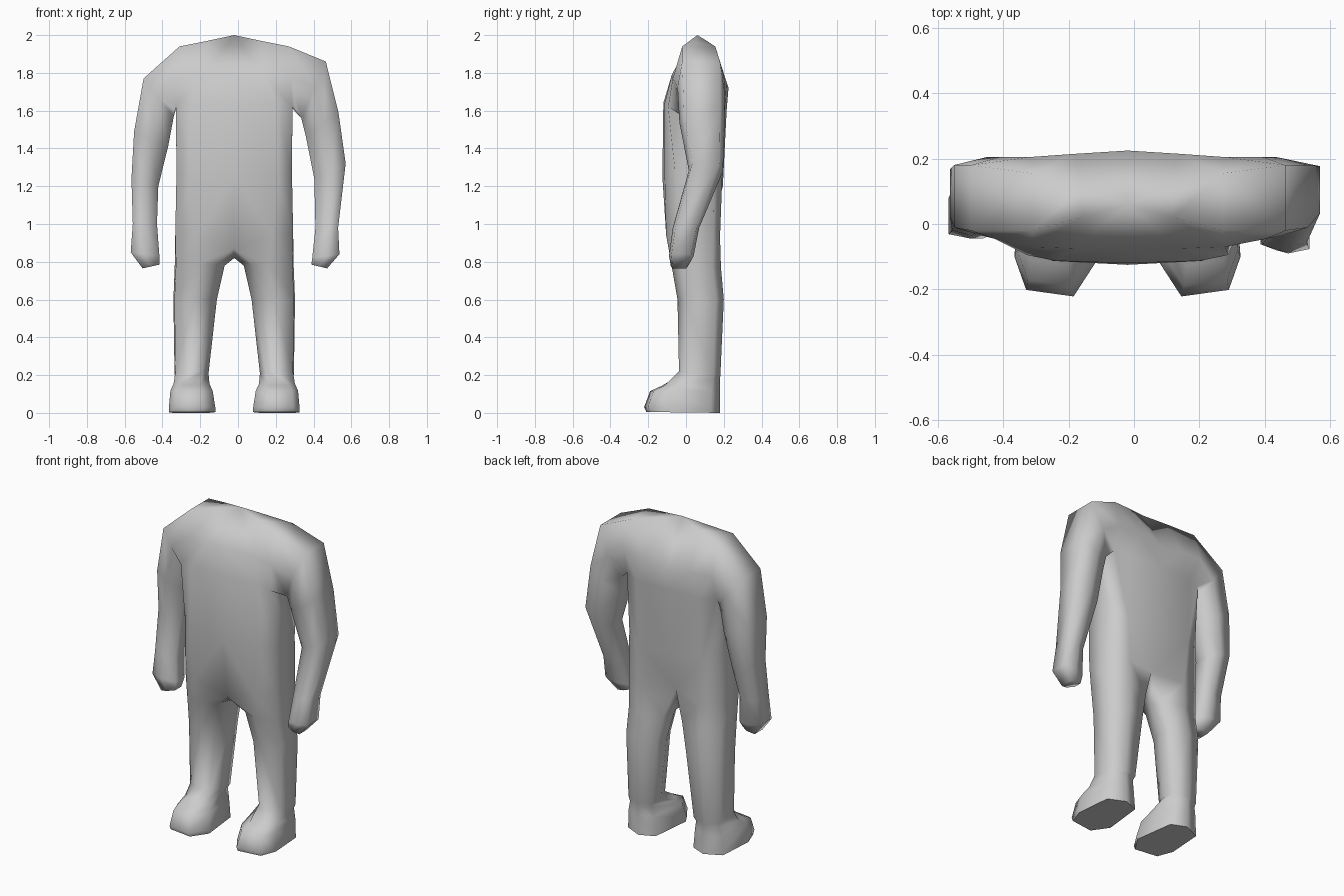
import bpy, bmesh, math

CX = -0.02          # body centre line
bm = bmesh.new()
verts = {}


def skin(pts):
    """Add one face, welding repeated points."""
    vs = []
    for p in pts:
        key = tuple(round(c, 4) for c in p)
        if key not in verts:
            verts[key] = bm.verts.new(p)
        if verts[key] not in vs:
            vs.append(verts[key])
    return bm.faces.new(vs) if len(vs) > 2 else None


def loft(rings, closed=True, skip=()):
    for r, (a, b) in enumerate(zip(rings, rings[1:])):
        n = len(a)
        for i in range(n if closed else n - 1):
            if (r, i) not in skip:
                j = (i + 1) % n
                skin([a[i], a[j], b[j], b[i]])


# Torso half rings, front middle round to back middle: (outward, y, z)
TORSO = [
    [(0, .06, 2), (.14, .02, 1.97), (.29, -.02, 1.94), (.29, .155, 1.94), (.14, .11, 1.97), (0, .06, 2)],
    [(0, -.075, 1.79), (.16, -.075, 1.79), (.3, -.07, 1.77), (.3, .205, 1.76), (.16, .215, 1.75), (0, .225, 1.72)],
    [(0, -.12, 1.64), (.22, -.113, 1.64), (.308, -.095, 1.62), (.308, .17, 1.61), (.22, .205, 1.6), (0, .215, 1.6)],
    [(0, -.125, 1.25), (.23, -.113, 1.25), (.306, -.055, 1.25), (.306, .15, 1.25), (.22, .19, 1.2), (0, .195, 1.2)],
    [(0, -.08, .87), (.2, -.105, .94), (.312, -.045, .95), (.312, .145, .95), (.2, .18, .93), (0, .13, .95)],
]
CROTCH = (0, .03, .82)

# Leg and foot cross sections, and their rings: centre, half width, front y, back y, front z, back z
LEG = [(-.65, -.7), (0, -1), (.95, -.65), (1, .65), (.1, 1), (-.9, .8), (-1, .1)]
FOOT = [(-.47, -1), (.71, -.9), (1, -.4), (.85, .75), (0, 1), (-.75, .8), (-1, -.5)]
LEG_RINGS = [
    (LEG, .183, .132, -.078, .185, .79, .77),
    (LEG, .207, .115, -.045, .2, .6, .6),
    (LEG, .226, .09, -.037, .182, .22, .2),
    (FOOT, .226, .095, -.125, .18, .145, .18),
    (FOOT, .226, .112, -.19, .18, .115, .12),
    (FOOT, .223, .123, -.222, .18, .03, .02),
    (FOOT, .223, .123, -.21, .18, .005, 0),
]

# Arm cross section and rings: centre x, half width, centre y, half depth, z, outer rise
ARM = [(1, -.8), (.1, -1), (-1, -.6), (-1, .6), (-.1, 1), (1, .8)]
ARMS = {
    1: [(.4, .065, .08, .125, 1.71, .15), (.445, .087, .085, .12, 1.53, .06),
        (.487, .083, .105, .09, 1.28, .04), (.47, .06, 0, .07, .98, 0),
        (.465, .072, -.025, .065, .83, .01), (.43, .042, -.035, .045, .775, -.01)],
    -1: [(.42, .08, .08, .125, 1.67, .1), (.46, .09, .085, .12, 1.45, .04),
         (.493, .071, .095, .09, 1.22, .02), (.493, .064, .04, .075, 1, 0),
         (.492, .076, .025, .07, .84, .01), (.46, .045, .005, .05, .775, -.01)],
}

for s in (1, -1):
    def place(p):
        return (CX + s * p[0], p[1], p[2])

    # Torso half with an open arm hole
    T = [[place(p) for p in ring] for ring in TORSO]
    loft(T, closed=False, skip=((0, 2), (1, 2)))
    skin(T[0])

    # Leg and foot, growing from the torso's lower edge
    rings = [T[-1] + [place(CROTCH)]]
    for shape, c, w, yf, yb, zf, zb in LEG_RINGS:
        rings.append([place((c + w * u, (yf + yb) / 2 + v * (yb - yf) / 2,
                             (zf + zb) / 2 + v * (zb - zf) / 2)) for u, v in shape])
    loft(rings)
    sole = skin(rings[-1])
    for e in sole.edges:
        e.smooth = False

    # Arm and hand, growing from the arm hole
    rings = [[T[0][2], T[1][2], T[2][2], T[2][3], T[1][3], T[0][3]]]
    for c, w, cy, d, z, rise in ARMS[s]:
        rings.append([(s * (c + w * u), cy + d * v, z + rise * u) for u, v in ARM])
    loft(rings)
    skin(rings[-1])

bmesh.ops.recalc_face_normals(bm, faces=bm.faces)
mesh = bpy.data.meshes.new("body")
bm.to_mesh(mesh)
bm.free()
body = bpy.data.objects.new("body", mesh)
bpy.context.collection.objects.link(body)
bpy.context.view_layer.objects.active = body
body.select_set(True)
bpy.ops.object.shade_smooth_by_angle(angle=math.radians(100), keep_sharp_edges=True)
